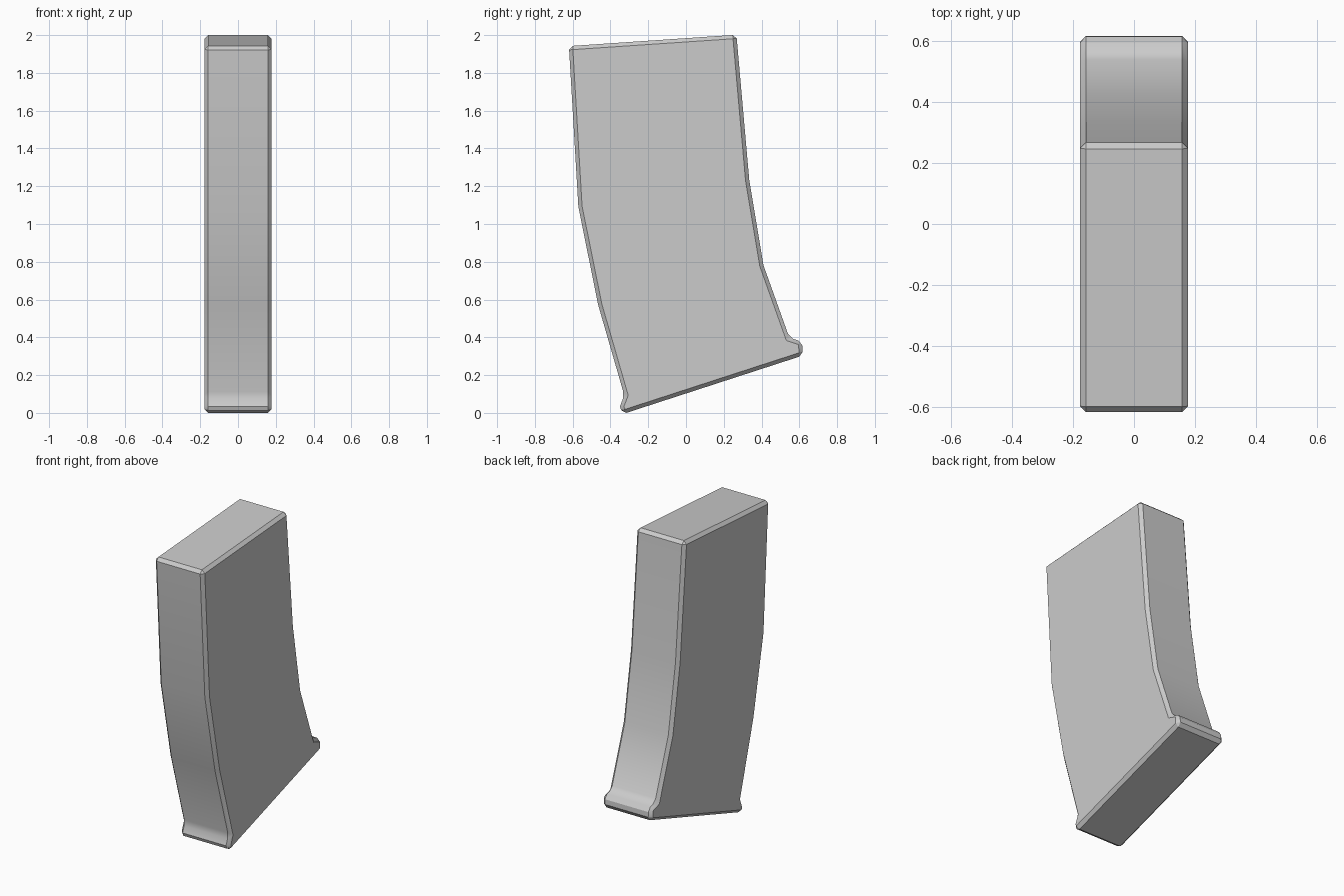
import bpy, bmesh, math
from mathutils import Vector

if "Cube" in bpy.data.objects:
    bpy.data.objects.remove(bpy.data.objects["Cube"])

HALF, D = 0.178, 0.02   # half thickness, chamfer size

# Side profile (y, z, chamfered corner?), clockwise from the top front
PROFILE = [
    (-0.62, 1.94, 1), (0.267, 2.00, 1), (0.335, 1.23, 0), (0.41, 0.78, 0),
    (0.547, 0.397, 1), (0.615, 0.375, 1), (0.619, 0.302, 1),
    (-0.335, -0.008, 1), (-0.35, 0.032, 0), (-0.327, 0.092, 1),
    (-0.465, 0.57, 0), (-0.57, 1.09, 0),
]

bm = bmesh.new()
n = len(PROFILE)
pts = [Vector(p[:2]) for p in PROFILE]


def ring_at(x, coords):
    return [bm.verts.new((x, c.x, c.y)) for c in coords]


# Inset outline for the flat sides, chamfered outline for the rim
inner, outer, index = [], [], []
for i, p in enumerate(pts):
    a = (p - pts[i - 1]).normalized()
    b = (pts[(i + 1) % n] - p).normalized()
    n1, n2 = Vector((a.y, -a.x)), Vector((b.y, -b.x))
    inner.append(p + D * (n1 + n2) / (1 + n1.dot(n2)))
    start = len(outer)
    outer += [p - a * D, p + b * D] if PROFILE[i][2] else [p]
    index.append((start, len(outer) - 1))

rims = []
for side in (-1, 1):
    flat = ring_at(side * HALF, inner)
    rim = ring_at(side * (HALF - D), outer)
    rims.append(rim)
    bm.faces.new(flat)
    for i in range(n):
        j = (i + 1) % n
        bm.faces.new((flat[i], flat[j], rim[index[j][0]], rim[index[i][1]]))
        if index[i][0] != index[i][1]:
            bm.faces.new((flat[i], rim[index[i][0]], rim[index[i][1]]))

# Wall joining both rims
m = len(outer)
for i in range(m):
    j = (i + 1) % m
    bm.faces.new((rims[0][i], rims[0][j], rims[1][j], rims[1][i]))

# Rest on the ground
low = min(v.co.z for v in bm.verts)
for v in bm.verts:
    v.co.z -= low
bmesh.ops.recalc_face_normals(bm, faces=bm.faces)

mesh = bpy.data.meshes.new("curved_magazine")
bm.to_mesh(mesh)
bm.free()
obj = bpy.data.objects.new("curved_magazine", mesh)
bpy.context.collection.objects.link(obj)
bpy.context.view_layer.objects.active = obj
obj.select_set(True)
bpy.ops.object.shade_smooth_by_angle(angle=math.radians(30))
